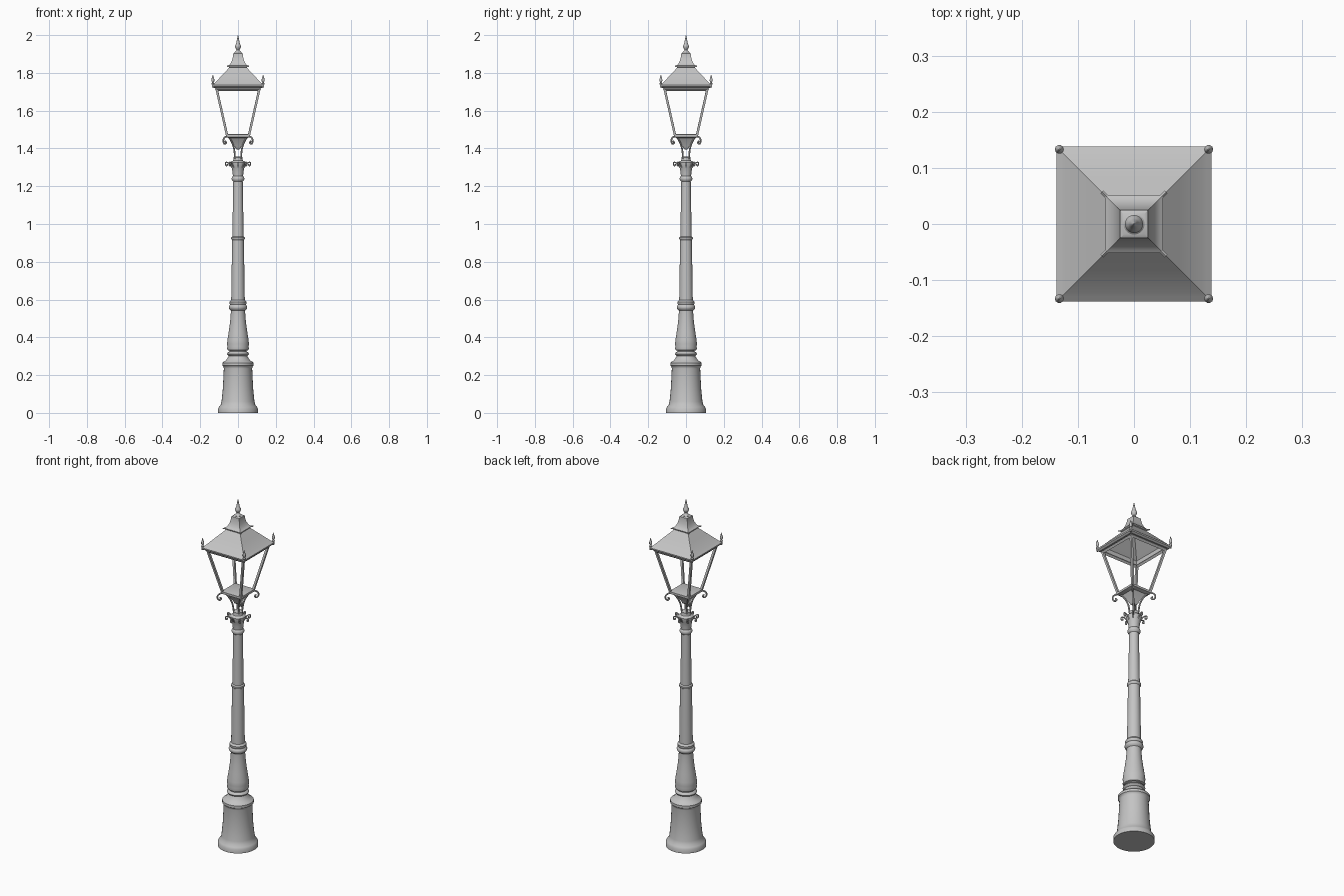
import bpy, bmesh, math
from mathutils import Vector, Matrix

if "Cube" in bpy.data.objects:
    bpy.data.objects.remove(bpy.data.objects["Cube"], do_unlink=True)

metal = bpy.data.materials.new("grey_metal")
metal.use_nodes = True
GREY = (0.55, 0.55, 0.55, 1)
metal.diffuse_color = GREY
metal.node_tree.nodes["Principled BSDF"].inputs["Base Color"].default_value = GREY


def add_object(name, mesh, angle=40):
    mesh.materials.clear()
    mesh.materials.append(metal)
    obj = bpy.data.objects.new(name, mesh)
    bpy.context.collection.objects.link(obj)
    bpy.ops.object.select_all(action="DESELECT")
    obj.select_set(True)
    bpy.context.view_layer.objects.active = obj
    bpy.ops.object.shade_smooth_by_angle(angle=math.radians(angle))
    return obj


def lathe(name, profile, sides=32, at=(0, 0), angle=40, loop=False):
    """Turn (radius, z) points; four sides means radius is the half width."""
    bm = bmesh.new()
    square = sides == 4
    k = math.sqrt(2) if square else 1
    turn = math.pi / 4 if square else 0
    rings = []
    for r, z in profile:
        ring = []
        for i in range(sides):
            a = turn + i * math.tau / sides
            ring.append(bm.verts.new((at[0] + k * r * math.cos(a), at[1] + k * r * math.sin(a), z)))
        rings.append(ring)
    pairs = list(zip(rings, rings[1:]))
    if loop:
        pairs.append((rings[-1], rings[0]))
    for low, high in pairs:
        for i in range(sides):
            j = (i + 1) % sides
            bm.faces.new((low[i], low[j], high[j], high[i]))
    if not loop:
        bm.faces.new(rings[0][::-1])
        bm.faces.new(rings[-1])
    bmesh.ops.recalc_face_normals(bm, faces=bm.faces)
    mesh = bpy.data.meshes.new(name)
    bm.to_mesh(mesh)
    bm.free()
    return add_object(name, mesh, angle)


def beam(name, start, end, width):
    """Square bar between two points."""
    start, end = Vector(start), Vector(end)
    axis = end - start
    bm = bmesh.new()
    turn = axis.to_track_quat("Z", "Y").to_matrix().to_4x4()
    bmesh.ops.create_cone(bm, cap_ends=True, segments=4, radius1=width * 0.707,
                          radius2=width * 0.707, depth=axis.length,
                          matrix=Matrix.Translation((start + end) / 2) @ turn)
    mesh = bpy.data.meshes.new(name)
    bm.to_mesh(mesh)
    bm.free()
    return add_object(name, mesh, 20)


def scroll(name, path, angle, thickness):
    """Round bar along (radius, z) points in the vertical plane at an angle."""
    curve = bpy.data.curves.new(name, "CURVE")
    curve.dimensions = "3D"
    curve.bevel_depth = thickness
    curve.bevel_resolution = 2
    curve.use_fill_caps = True
    spline = curve.splines.new("NURBS")
    spline.points.add(len(path) - 1)
    for p, (r, z) in zip(spline.points, path):
        p.co = (r * math.cos(angle), r * math.sin(angle), z, 1)
    spline.order_u = 3
    spline.use_endpoint_u = True
    spline.resolution_u = 6
    temp = bpy.data.objects.new(name + "_path", curve)
    bpy.context.collection.objects.link(temp)
    bpy.context.view_layer.update()
    graph = bpy.context.evaluated_depsgraph_get()
    mesh = bpy.data.meshes.new_from_object(temp.evaluated_get(graph))
    bpy.data.objects.remove(temp, do_unlink=True)
    return add_object(name, mesh)


# Post, from the ground up
lathe("pedestal", [(.106, 0), (.106, .022), (.1, .032), (.092, .042), (.087, .06), (.08, .13),
                   (.075, .235), (.077, .245), (.083, .25), (.083, .264), (.077, .27),
                   (.066, .276), (.058, .287), (.05, .298), (.048, .304)])
lathe("baluster", [(.046, .3), (.054, .305), (.058, .312), (.054, .32), (.046, .324), (.046, .329),
                   (.055, .332), (.058, .34), (.056, .352), (.058, .365), (.056, .385),
                   (.049, .43), (.042, .48), (.038, .53), (.038, .543), (.046, .55),
                   (.049, .56), (.046, .568), (.041, .573), (.045, .58), (.045, .588), (.036, .598)])
lathe("lower_shaft", [(.036, .595), (.031, .92)])
lathe("shaft_ring", [(.031, .915), (.036, .921), (.036, .929), (.03, .935)])
lathe("upper_shaft", [(.03, .93), (.025, 1.23)])
lathe("capital", [(.026, 1.225), (.032, 1.232), (.034, 1.24), (.032, 1.248), (.027, 1.254),
                  (.029, 1.275), (.034, 1.3), (.039, 1.312), (.04, 1.326), (.034, 1.332),
                  (.027, 1.335), (.024, 1.343), (.025, 1.353), (.016, 1.357)])

# Curled leaves around the capital
leaf = [(.033, 1.3), (.042, 1.318), (.054, 1.326), (.067, 1.327), (.066, 1.308), (.055, 1.31), (.058, 1.318)]
for i in range(8):
    scroll(f"capital_leaf_{i + 1}", leaf, i * math.tau / 8, .0035)

# Diagonal brackets carrying the lantern
bracket = [(.022, 1.345), (.026, 1.385), (.033, 1.41), (.05, 1.44), (.07, 1.462), (.094, 1.464),
           (.112, 1.448), (.106, 1.424), (.09, 1.424), (.09, 1.438), (.098, 1.438)]
for i in range(4):
    scroll(f"bracket_{i + 1}", bracket, (i + .5) * math.pi / 2, .0045)

# Lantern floor and its hanging boss
lathe("lantern_boss", [(.006, 1.395), (.014, 1.4), (.018, 1.412), (.028, 1.43), (.036, 1.445), (.046, 1.46)], 4)
lathe("lantern_floor", [(.05, 1.456), (.064, 1.461), (.064, 1.473), (.056, 1.476)], 4)

# Open glazing frame
B, T = .058, .114
for i in range(4):
    a, b = (i + .5) * math.pi / 2, (i + 1.5) * math.pi / 2
    sa, sb = [(math.copysign(1, math.cos(t)), math.copysign(1, math.sin(t))) for t in (a, b)]
    beam(f"corner_post_{i + 1}", (sa[0] * B, sa[1] * B, 1.47), (sa[0] * T, sa[1] * T, 1.718), .012)
    beam(f"top_rail_{i + 1}", (sa[0] * T, sa[1] * T, 1.715), (sb[0] * T, sb[1] * T, 1.715), .014)

# Hollow roof with an eave moulding
lathe("roof", [(.11, 1.72), (.127, 1.72), (.137, 1.727), (.138, 1.735), (.13, 1.741), (.122, 1.747),
               (.082, 1.79), (.046, 1.828), (.04, 1.835), (.032, 1.828), (.074, 1.782), (.11, 1.744)],
      4, angle=30, loop=True)
lathe("roof_cap", [(.04, 1.826), (.05, 1.832), (.052, 1.838), (.046, 1.842), (.038, 1.852), (.031, 1.868),
                   (.026, 1.89), (.025, 1.903), (.018, 1.907)], 4, angle=30)
lathe("top_finial", [(.018, 1.903), (.019, 1.909), (.012, 1.915), (.008, 1.922), (.012, 1.929),
                     (.016, 1.937), (.016, 1.944), (.011, 1.952), (.008, 1.962), (.005, 1.98), (.001, 2)], 20)

# Small finials on the eave corners
for i in range(4):
    t = (i + .5) * math.pi / 2
    spot = (math.copysign(.133, math.cos(t)), math.copysign(.133, math.sin(t)))
    lathe(f"corner_finial_{i + 1}", [(.005, 1.722), (.006, 1.738), (.008, 1.744), (.004, 1.75), (.008, 1.757),
                                     (.008, 1.765), (.005, 1.775), (.001, 1.79)], 10, spot)
    # Short spur on each cap corner
    beam(f"cap_spur_{i + 1}", (spot[0] * .3, spot[1] * .3, 1.838), (spot[0] * .43, spot[1] * .43, 1.836), .005)
